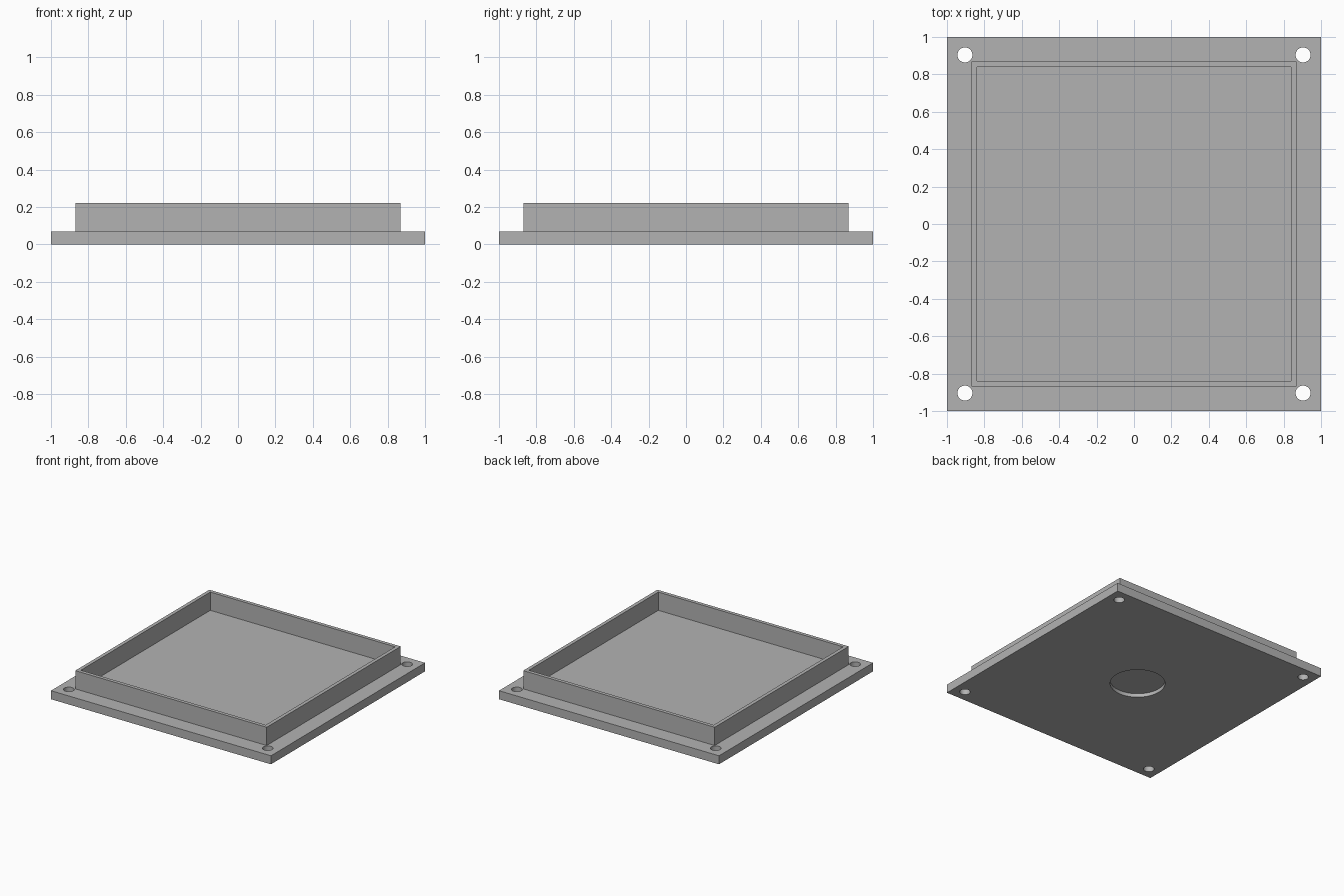
import bpy
import bmesh
from mathutils import Matrix, Vector

old = bpy.data.objects.get("Cube")
if old:
    bpy.data.objects.remove(old, do_unlink=True)

PLATE_TOP, RIM_TOP = 0.07, 0.22
RIM_OUT, RIM_IN = 0.816, 0.774
HOLE_POS, HOLE_R = 0.904, 0.04

grey = bpy.data.materials.new("light grey")
grey.use_nodes = True
colour = (0.45, 0.45, 0.45, 1)
grey.diffuse_color = colour
grey.node_tree.nodes["Principled BSDF"].inputs["Base Color"].default_value = colour


def add_box(bm, half, low, high):
    size = Matrix.Diagonal((half * 2, half * 2, high - low, 1))
    place = Matrix.Translation((0, 0, (low + high) / 2))
    bmesh.ops.create_cube(bm, size=1, matrix=place @ size)


def add_cylinder(bm, radius, x, y, low, high):
    bmesh.ops.create_cone(bm, cap_ends=True, segments=48, radius1=radius,
                          radius2=radius, depth=high - low,
                          matrix=Matrix.Translation((x, y, (low + high) / 2)))


def finish(name, bm):
    mesh = bpy.data.meshes.new(name)
    bm.to_mesh(mesh)
    bm.free()
    obj = bpy.data.objects.new(name, mesh)
    bpy.context.collection.objects.link(obj)
    mesh.materials.append(grey)
    return obj


def cut(obj, cutter):
    cutter.hide_render = True
    cutter.hide_viewport = True
    cutter.display_type = 'WIRE'
    mod = obj.modifiers.new("cut", 'BOOLEAN')
    mod.operation = 'DIFFERENCE'
    mod.solver = 'EXACT'
    mod.object = cutter


# Body: base plate with a raised square rim extruded from its top
bm = bmesh.new()
add_box(bm, 1, 0, PLATE_TOP)
top = max(bm.faces, key=lambda f: f.calc_center_median().z)
bmesh.ops.inset_individual(bm, faces=[top], thickness=1 - RIM_OUT)
raised = bmesh.ops.extrude_discrete_faces(bm, faces=[top])["faces"]
bmesh.ops.translate(bm, verts=raised[0].verts, vec=Vector((0, 0, RIM_TOP - PLATE_TOP)))
bmesh.ops.inset_individual(bm, faces=raised, thickness=RIM_OUT - RIM_IN)
floor = bmesh.ops.extrude_discrete_faces(bm, faces=raised)["faces"]
bmesh.ops.translate(bm, verts=floor[0].verts, vec=Vector((0, 0, PLATE_TOP - RIM_TOP)))
body = finish("rimmed_base_plate", bm)

# Corner screw holes and the shallow round recess underneath
bm = bmesh.new()
for sx in (-1, 1):
    for sy in (-1, 1):
        add_cylinder(bm, HOLE_R, sx * HOLE_POS, sy * HOLE_POS, -0.1, 0.2)
add_cylinder(bm, 0.207, -0.01, 0.03, -0.1, 0.03)
cut(body, finish("hole_cutter", bm))

# Smooth the hole walls, keep the edges sharp
bpy.ops.object.select_all(action='DESELECT')
body.select_set(True)
bpy.context.view_layer.objects.active = body
bpy.ops.object.modifier_apply(modifier="cut")
bpy.ops.object.shade_smooth_by_angle()
